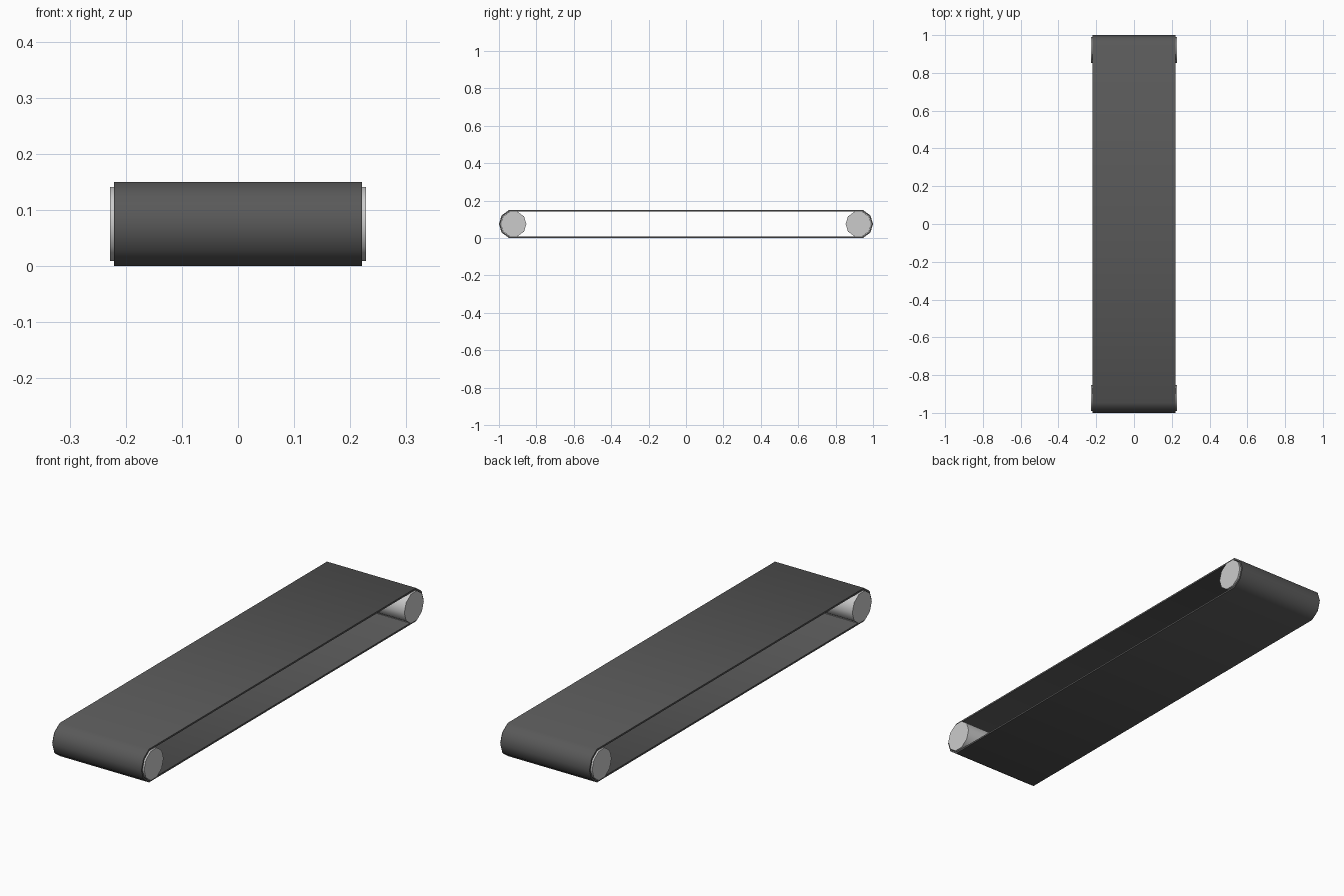
import bpy, bmesh
from math import cos, sin, pi, radians

if "Cube" in bpy.data.objects:
    bpy.data.objects.remove(bpy.data.objects["Cube"])

N = 10                # sides of each roller circle
CY, CZ = 0.922, 0.075  # roller axis position
R_BELT, R_IN, R_ROLL = 0.0785, 0.0705, 0.069


def finish(bm, name, color=None):
    bmesh.ops.recalc_face_normals(bm, faces=bm.faces)
    me = bpy.data.meshes.new(name)
    bm.to_mesh(me)
    bm.free()
    ob = bpy.data.objects.new(name, me)
    bpy.context.collection.objects.link(ob)
    if color:
        mat = bpy.data.materials.new(name + "_colour")
        mat.diffuse_color = color
        mat.use_nodes = True
        mat.node_tree.nodes["Principled BSDF"].inputs["Base Color"].default_value = mat.diffuse_color
        me.materials.append(mat)
    bpy.ops.object.select_all(action='DESELECT')
    ob.select_set(True)
    bpy.context.view_layer.objects.active = ob
    bpy.ops.object.shade_smooth_by_angle(angle=radians(40))
    return ob


def loop_profile(r):
    # half polygon around each roller, joined by straight runs
    pts = []
    for side in (1, -1):
        for k in range(-2, 3):
            a = 2 * pi * k / N
            pts.append((side * (CY + r * cos(a)), CZ + side * r * sin(a)))
    return pts


# belt: thin closed loop with thickness
bm = bmesh.new()
rings = [[bm.verts.new((x, y, z)) for y, z in loop_profile(r)]
         for r, x in ((R_BELT, -0.221), (R_BELT, 0.221), (R_IN, 0.221), (R_IN, -0.221))]
for a, b in zip(rings, rings[1:] + rings[:1]):
    for i in range(len(a)):
        j = (i + 1) % len(a)
        bm.faces.new((a[i], a[j], b[j], b[i]))
finish(bm, "belt", (0.1, 0.1, 0.1, 1))

# rollers: capped cylinders slightly wider than the belt
for side, name in ((-1, "front_roller"), (1, "rear_roller")):
    bm = bmesh.new()
    ends = [[bm.verts.new((x, side * (CY + R_ROLL * cos(2 * pi * k / N)),
                           CZ + R_ROLL * sin(2 * pi * k / N))) for k in range(N)]
            for x in (-0.228, 0.228)]
    for e in ends:
        bm.faces.new(e)
    for i in range(N):
        j = (i + 1) % N
        bm.faces.new((ends[0][i], ends[0][j], ends[1][j], ends[1][i]))
    finish(bm, name)
